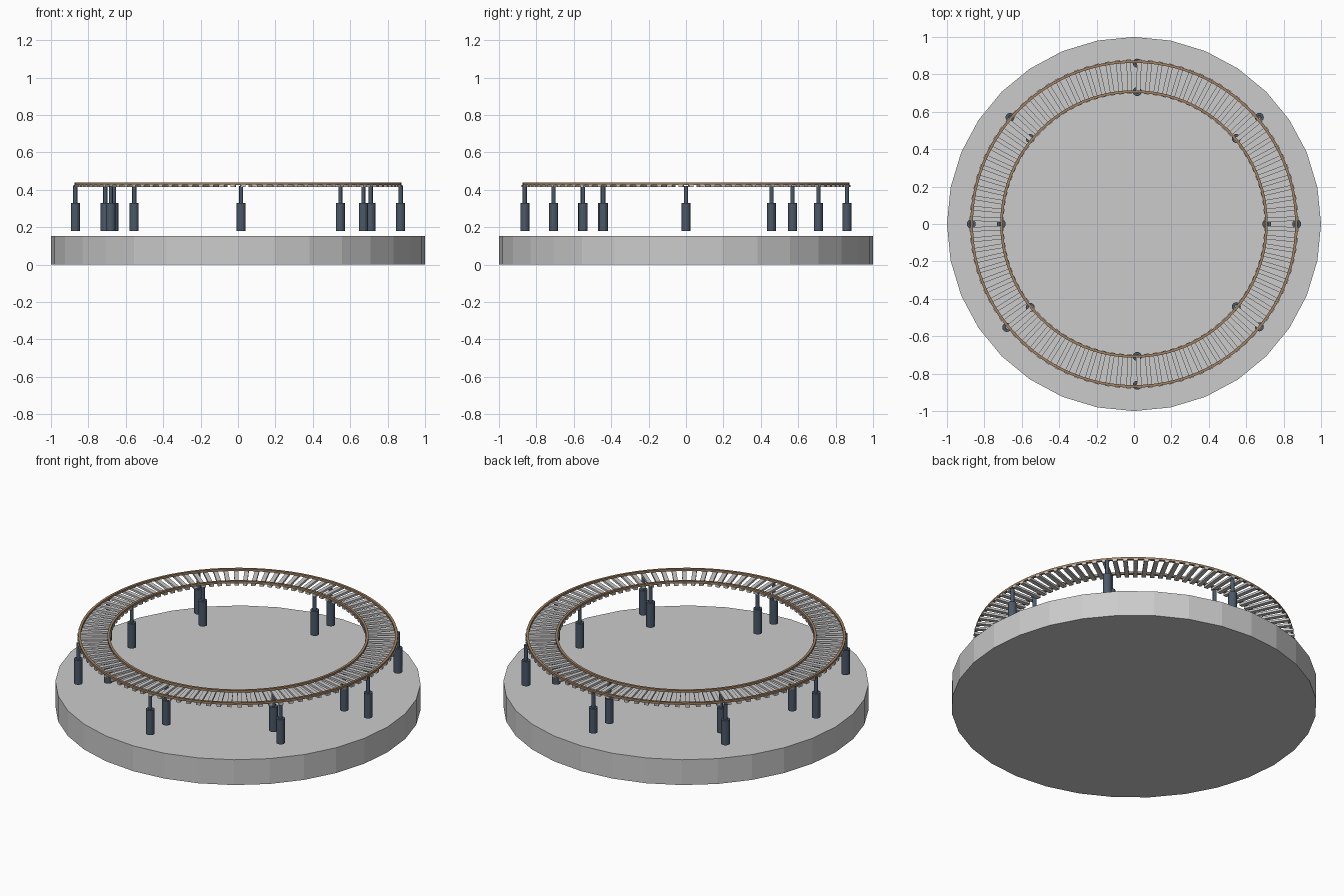
import bpy, bmesh, math
from mathutils import Matrix, Vector

if "Cube" in bpy.data.objects:
    bpy.data.objects.remove(bpy.data.objects["Cube"])


def material(name, col):
    m = bpy.data.materials.new(name)
    m.diffuse_color = (*col, 1)
    m.use_nodes = True
    m.node_tree.nodes["Principled BSDF"].inputs["Base Color"].default_value = m.diffuse_color
    return m


def finish(bm, name, mat=None):
    bmesh.ops.recalc_face_normals(bm, faces=bm.faces)
    me = bpy.data.meshes.new(name)
    bm.to_mesh(me)
    bm.free()
    ob = bpy.data.objects.new(name, me)
    bpy.context.collection.objects.link(ob)
    if mat:
        me.materials.append(mat)
    return ob


def cylinder(bm, x, y, z0, z1, r, sides):
    bmesh.ops.create_cone(bm, cap_ends=True, segments=sides, radius1=r, radius2=r,
                          depth=z1 - z0, matrix=Matrix.Translation((x, y, (z0 + z1) / 2)))


def ring(name, r0, r1, z0, z1, mat, n=96):
    bm = bmesh.new()
    loops = []
    for i in range(n):
        a = 2 * math.pi * i / n
        c, s = math.cos(a), math.sin(a)
        loops.append([bm.verts.new((r * c, r * s, z))
                      for r, z in ((r0, z0), (r1, z0), (r1, z1), (r0, z1))])
    for i in range(n):
        p, q = loops[i], loops[(i + 1) % n]
        for k in range(4):
            j = (k + 1) % 4
            bm.faces.new((p[k], q[k], q[j], p[j]))
    return finish(bm, name, mat)


brown = material("rail_brown", (0.36, 0.22, 0.12))
navy = material("post_navy", (0.07, 0.10, 0.14))

# round base
bm = bmesh.new()
cylinder(bm, 0, 0, 0, 0.153, 1.0, 32)
finish(bm, "base")

# two rails
ring("outer_rail", 0.861, 0.875, 0.426, 0.439, brown)
ring("inner_rail", 0.701, 0.715, 0.426, 0.439, brown)

# radial sleepers
bm = bmesh.new()
count = 96
for i in range(count):
    rot = Matrix.Rotation(2 * math.pi * (i + 0.5) / count, 4, 'Z')
    bmesh.ops.create_cube(bm, size=1, matrix=rot @ Matrix.Translation((0.788, 0, 0.420))
                          @ Matrix.Diagonal(Vector((0.182, 0.024, 0.013, 1))))
finish(bm, "sleepers")

# support posts: thick sleeve with a thin rod up to the track
spots = [(-0.87, 0), (-0.71, 0), (0.71, 0), (0.87, 0),
         (0.017, 0.86), (0.017, 0.708), (0.017, -0.708), (0.017, -0.862),
         (-0.663, 0.57), (-0.555, 0.457), (0.67, 0.57), (0.547, 0.457),
         (-0.68, -0.553), (-0.555, -0.446), (0.67, -0.55), (0.547, -0.442)]
for i, (x, y) in enumerate(spots):
    bm = bmesh.new()
    cylinder(bm, x, y, 0.18, 0.328, 0.024, 16)
    cylinder(bm, x, y, 0.32, 0.42, 0.011, 16)
    finish(bm, f"support_post_{i + 1}", navy)
